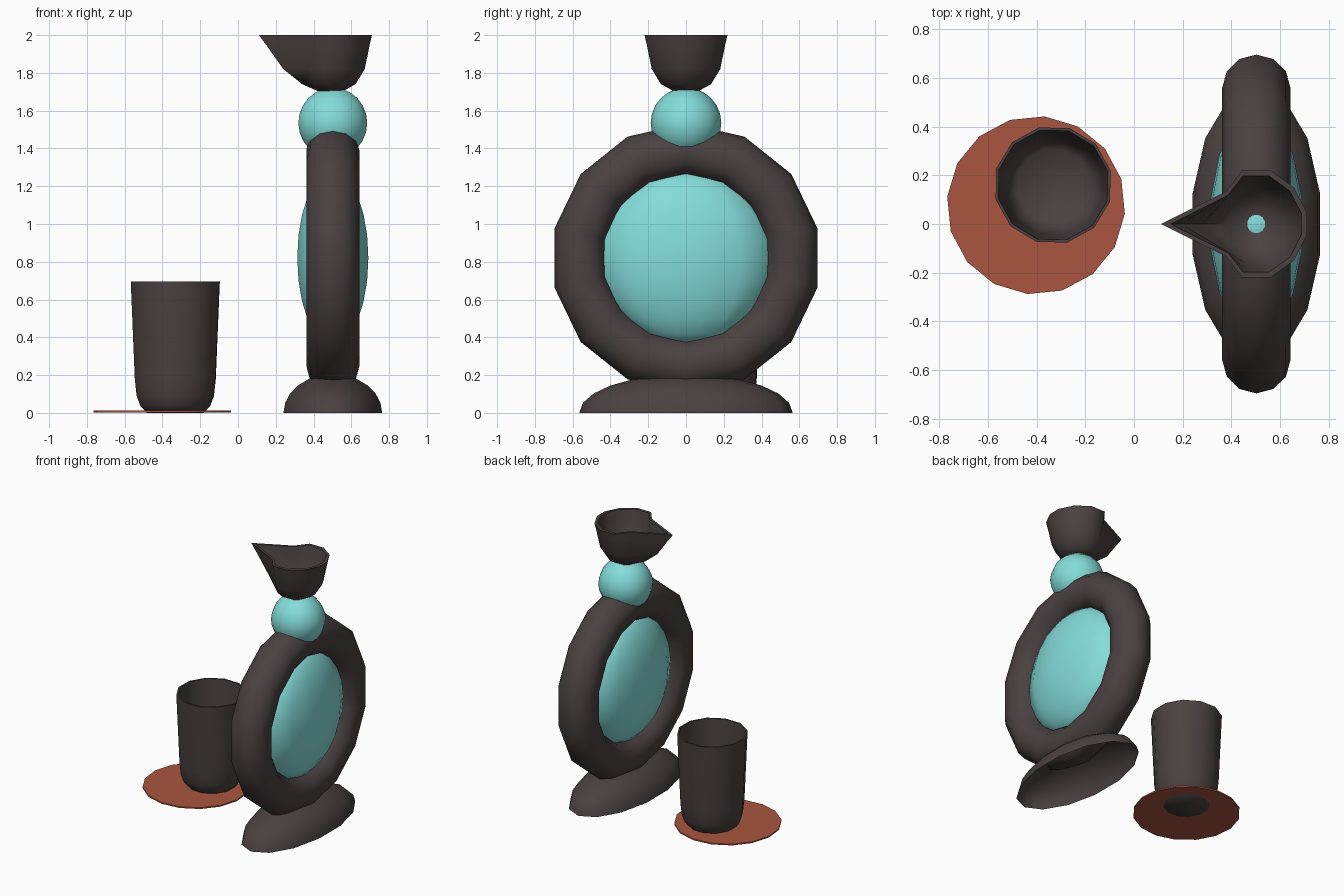
import bpy, bmesh
from math import sin, cos, pi, radians

if "Cube" in bpy.data.objects:
    bpy.data.objects.remove(bpy.data.objects["Cube"])


def material(name, rgb):
    m = bpy.data.materials.new(name)
    m.diffuse_color = (*rgb, 1)
    m.use_nodes = True
    m.node_tree.nodes["Principled BSDF"].inputs["Base Color"].default_value = m.diffuse_color
    return m


BROWN = material("dark_clay", (0.07, 0.053, 0.053))
TEAL = material("turquoise", (0.23, 0.72, 0.70))
RED = material("terracotta", (0.40, 0.09, 0.05))


def finish(ob, name, mat, angle=50):
    ob.name = name
    ob.data.materials.append(mat)
    bpy.ops.object.select_all(action='DESELECT')
    ob.select_set(True)
    bpy.context.view_layer.objects.active = ob
    bpy.ops.object.transform_apply(location=False)
    bpy.ops.object.shade_smooth_by_angle(angle=radians(angle))
    return ob


def loft(name, rings, mat, loc, cap_start=True, cap_end=True):
    """Skin a stack of equal-length point rings."""
    bm = bmesh.new()
    loops = [[bm.verts.new(p) for p in ring] for ring in rings]
    for a, b in zip(loops, loops[1:]):
        for i in range(len(a)):
            j = (i + 1) % len(a)
            bm.faces.new((a[i], a[j], b[j], b[i]))
    if cap_start:
        bm.faces.new(loops[0][::-1])
    if cap_end:
        bm.faces.new(loops[-1])
    me = bpy.data.meshes.new(name)
    bm.to_mesh(me)
    bm.free()
    ob = bpy.data.objects.new(name, me)
    ob.location = loc
    bpy.context.collection.objects.link(ob)
    return finish(ob, name, mat)


def circle(r, z, n, phase=0, sx=1, sy=1):
    return [(sx * r * cos(phase + 2 * pi * i / n), sy * r * sin(phase + 2 * pi * i / n), z)
            for i in range(n)]


def ball(name, loc, scale):
    bpy.ops.mesh.primitive_uv_sphere_add(segments=14, ring_count=12, radius=1, location=loc)
    ob = bpy.context.object
    ob.scale = scale
    finish(ob, name, TEAL)


# Upright ring body
bpy.ops.mesh.primitive_torus_add(major_segments=14, minor_segments=12, major_radius=0.573,
                                 minor_radius=0.14, location=(0.502, 0, 0.82),
                                 rotation=(0, pi / 2, 0))
finish(bpy.context.object, "ring_body", BROWN)

# Lens filling the ring, and the neck ball
ball("ring_lens", (0.502, 0, 0.82), (0.193, 0.46, 0.46))
ball("neck_ball", (0.502, 0, 1.535), (0.187, 0.187, 0.187))

# Hollow oval dome foot, open underneath
foot = [circle(cos(t), 0.205 * sin(t), 14, pi / 2, 0.268, 0.565)
        for t in [radians(15 * k) for k in range(6)]]
loft("foot", foot, BROWN, (0.502, 0, 0), cap_start=False)


# Pouring bowl with a pointed spout towards -x
def bowl_ring(r, spout, z, pinch):
    side = [(12, 1), (42, 1), (72, 1.03), (102, 1), (131, 1 - pinch)]
    half = [(r * f * cos(radians(a)), r * f * sin(radians(a)), z) for a, f in side]
    return half + [(-spout, 0, z)] + [(x, -y, h) for x, y, h in reversed(half)]


levels = [(0.07, 0.07, 1.705, 0), (0.135, 0.15, 1.74, 0), (0.185, 0.25, 1.82, 0.08),
          (0.21, 0.335, 1.94, 0.18), (0.224, 0.38, 2.0, 0.22)]
outer = [bowl_ring(*v) for v in levels]
inner = [bowl_ring(r - 0.022, s - 0.04, max(z, 1.714) if z > 1.9 else z + 0.012, p)
         for r, s, z, p in reversed(levels)]
loft("pouring_bowl", outer + inner, BROWN, (0.49, 0, 0))

# Beaker with thin walls and rounded bottom edge
profile = [(0.155, 0), (0.19, 0.035), (0.211, 0.09), (0.221, 0.18), (0.243, 0.695),
           (0.231, 0.695), (0.209, 0.18), (0.199, 0.095), (0.18, 0.045), (0.15, 0.015)]
loft("beaker", [circle(r, z, 12, radians(14)) for r, z in profile], BROWN, (-0.332, 0.16, 0))

# Thin round coaster
loft("coaster", [circle(0.366, z, 16, radians(17)) for z in (0.003, 0.013)], RED,
     (-0.402, 0.077, 0))
